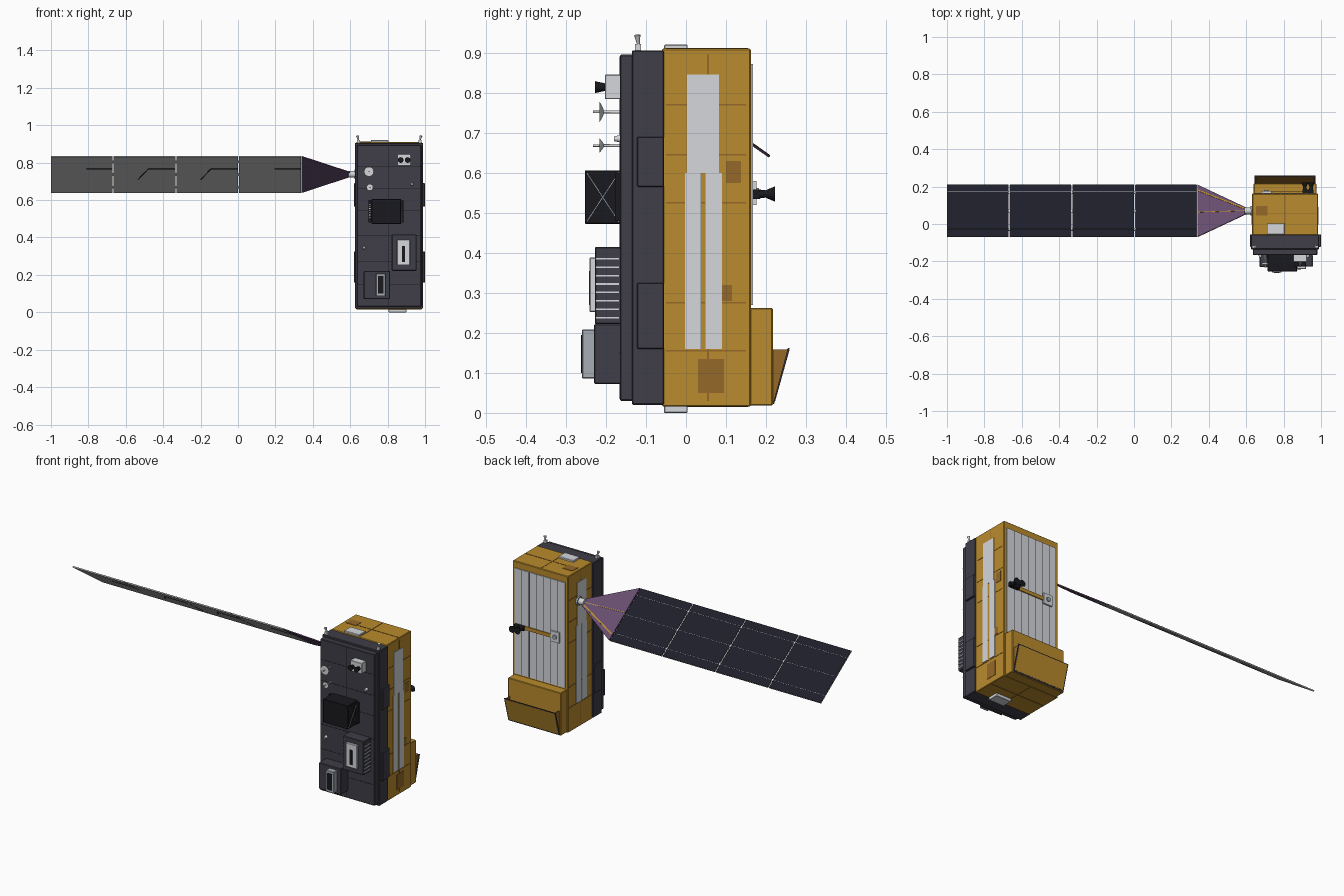
import bpy, bmesh, math
from mathutils import Matrix, Vector

if "Cube" in bpy.data.objects:
    bpy.data.objects.remove(bpy.data.objects["Cube"], do_unlink=True)


def material(name, r, g, b):
    m = bpy.data.materials.new(name)
    m.use_nodes = True
    m.diffuse_color = (r, g, b, 1)
    m.node_tree.nodes["Principled BSDF"].inputs["Base Color"].default_value = (r, g, b, 1)
    return m


GOLD = material("gold foil", .49, .258, .026)
BROWN = material("dark gold", .3, .14, .022)
CHAR = material("charcoal", .05, .048, .064)
BLACK = material("black", .01, .01, .013)
LIGHT = material("light grey", .66, .68, .71)
RAD = material("hood grey", .38, .42, .46)
NAVY = material("cell navy", .013, .013, .024)
PURPLE = material("purple film", .135, .075, .16)
BACK = material("panel back grey", .55, .56, .56)


def finish(name, bm, mat, matrix=None, smooth=False):
    bmesh.ops.recalc_face_normals(bm, faces=bm.faces)
    mesh = bpy.data.meshes.new(name)
    bm.to_mesh(mesh)
    bm.free()
    mesh.materials.append(mat)
    ob = bpy.data.objects.new(name, mesh)
    bpy.context.collection.objects.link(ob)
    if matrix:
        ob.matrix_world = matrix
    if smooth:
        bpy.ops.object.select_all(action='DESELECT')
        ob.select_set(True)
        bpy.context.view_layer.objects.active = ob
        bpy.ops.object.shade_smooth_by_angle(angle=math.radians(40))
    return ob


def boxes(name, mat, spans, matrix=None, bevel=0):
    """One object from (x0, x1, y0, y1, z0, z1) spans."""
    bm = bmesh.new()
    for x0, x1, y0, y1, z0, z1 in spans:
        m = Matrix.Translation(((x0 + x1) / 2, (y0 + y1) / 2, (z0 + z1) / 2))
        bmesh.ops.create_cube(bm, size=1, matrix=m @ Matrix.Diagonal((x1 - x0, y1 - y0, z1 - z0, 1)))
    ob = finish(name, bm, mat, matrix)
    if bevel:
        b = ob.modifiers.new("bevel", 'BEVEL')
        b.width, b.segments = bevel, 1


def cone(name, mat, a, b, r1, r2, sides=24):
    """Round part running from point a to point b."""
    a, b = Vector(a), Vector(b)
    turn = (b - a).to_track_quat('Z', 'Y').to_matrix().to_4x4()
    bm = bmesh.new()
    bmesh.ops.create_cone(bm, cap_ends=True, segments=sides, radius1=r1, radius2=r2,
                          depth=(b - a).length, matrix=Matrix.Translation((a + b) / 2) @ turn)
    finish(name, bm, mat, smooth=True)


def prism(name, mat, outline, axis, lo, hi, matrix=None):
    """Outline of 2D points extruded along axis 0 (x) or 2 (z)."""
    bm = bmesh.new()
    put = (lambda p, h: (h, *p)) if axis == 0 else (lambda p, h: (*p, h))
    face = bm.faces.new([bm.verts.new(put(p, lo)) for p in outline])
    out = bmesh.ops.extrude_face_region(bm, geom=[face])
    shift = Vector(put((0, 0), hi - lo))
    for v in out["geom"]:
        if isinstance(v, bmesh.types.BMVert):
            v.co += shift
    finish(name, bm, mat, matrix)


def strip(name, mat, path, width, z0, z1, matrix):
    """Flat stripe along 2D segments."""
    for p, q in zip(path, path[1:]):
        p, q = Vector(p), Vector(q)
        n = Vector((p.y - q.y, q.x - p.x)).normalized() * width / 2
        prism(name, mat, [p + n, q + n, q - n, p - n], 2, z0, z1, matrix)


# Main body
boxes("foil_body", GOLD, [(.632, .983, -.06, .162, .016, .91)], bevel=.003)
boxes("payload_module", CHAR, [(.626, .989, -.135, -.055, .02, .906)], bevel=.003)
boxes("front_deck", CHAR, [(.635, .98, -.165, -.13, .03, .895)], bevel=.003)

# Foil seams, side radiators and pads on both sides
ROWS = (.155, .275, .525, .645, .77)
for side, x in (("left", .983), ("right", .632)):
    def plate(y0, y1, z0, z1, t=.002):
        return (x - t, x + t, y0, y1, z0, z1)
    boxes(side + "_foil_seams", BROWN, [plate(-.05, .15, z - .002, z + .002, .0015) for z in ROWS]
          + [plate(.053, .057, .03, .895, .0015)])
    boxes(side + "_side_radiator", LIGHT, [plate(.003, .083, .6, .845, .003),
          plate(-.003, .035, .16, .6, .003), plate(.05, .09, .16, .6, .003)])
    boxes(side + "_radiator_edge_lines", RAD, [plate(.035, .038, .16, .6), plate(.047, .05, .16, .6)])
    edge = (.985, 1.0) if side == "left" else (.62, .63)
    boxes(side + "_equipment_pads", CHAR, [(*edge, -.122, -.055, z0, z1)
          for z0, z1 in ((.16, .325), (.565, .69))], bevel=.002)
boxes("left_foil_patches", BROWN, [(.981, .985, .03, .095, .05, .135),
      (.981, .985, .1, .138, .575, .63), (.981, .985, .09, .115, .28, .32)])

# Top and bottom foil seams and vent plates
for z in (.91, .016):
    boxes("end_foil_seams", BROWN, [(.64, .975, .053, .057, z - .0015, z + .0015),
          (.805, .809, -.05, .155, z - .0015, z + .0015)])
boxes("top_foil_patch", BROWN, [(.652, .715, .045, .095, .908, .912)])
boxes("top_plate", LIGHT, [(.71, .805, -.055, .004, .905, .92)], bevel=.002)
boxes("bottom_plate", LIGHT, [(.805, .9, -.055, .004, 0, .025)], bevel=.002)

# Corner antennas on top
for x, lean in ((.645, -.006), (.972, .006)):
    boxes("antenna_foot", LIGHT, [(x - .008, x + .008, -.127, -.112, .9, .922)])
    cone("corner_antenna", LIGHT, (x, -.118, .918), (x + lean, -.122, .944), .003, .008, 12)

# Back radiator with narrow gaps between panels
boxes("back_radiator", LIGHT, [(.648, .967, .155, .167, .27, .872)])
boxes("back_radiator_gaps", CHAR, [(x - .0015, x + .0015, .16, .168, .272, .87)
      for x in [.648 + i * .0456 for i in range(1, 7)]])

# Lower back housing with an open flared cover
boxes("back_housing", GOLD, [(.64, .975, .15, .217, .018, .262)], bevel=.003)
for x in (.65, .961):
    prism("cover_cheek", BROWN, [(.213, .022), (.218, .022), (.255, .159), (.213, .159)], 0, x, x + .004)
prism("cover_lining", BROWN, [(.216, .024), (.217, .024), (.2545, .161), (.2535, .161)], 0, .654, .961)
prism("cover_rim", CHAR, [(.217, .022), (.22, .022), (.259, .162), (.2545, .162)], 0, .645, .97)
prism("cover_face", GOLD, [(.2195, .028), (.2225, .028), (.2586, .157), (.2556, .157)], 0, .651, .964)

# Thruster arm on the back
boxes("thruster_arm", GOLD, [(.71, .94, .164, .173, .538, .558)])
boxes("thruster_arm_mount", LIGHT, [(.68, .735, .164, .176, .52, .58)])
cone("thruster_mount_button", RAD, (.707, .17, .55), (.707, .183, .55), .012, .012)
boxes("thruster_valve", BLACK, [(.9, .96, .164, .185, .535, .558)])
for x in (.913, .947):
    cone("thruster_throat", BLACK, (x, .175, .547), (x, .2, .547), .012, .009)
    cone("thruster_nozzle", BLACK, (x, .196, .547), (x, .222, .547), .008, .019)

# Front deck seams
boxes("front_deck_seams", BLACK, [(.804, .806, -.166, -.16, .035, .89)]
      + [(.637, .978, -.166, -.16, z - .001, z + .001) for z in (.15, .27, .41, .545, .66, .78)])

# Star tracker
boxes("star_tracker", LIGHT, [(.852, .924, -.203, -.16, .784, .845)], bevel=.002)
for x in (.87, .907):
    cone("tracker_baffle", BLACK, (x, -.2, .814), (x, -.228, .814), .009, .015)

# Dish antennas and small sensors
for x, z, r in ((.7, .752, .026), (.705, .668, .018)):
    cone("dish_stem", LIGHT, (x, -.16, z), (x, -.232, z), .004, .003, 12)
    cone("dish", LIGHT, (x, -.206, z), (x, -.216, z), r * .3, r)
for x, z in ((.93, .685), (.675, .345)):
    cone("small_sensor", LIGHT, (x, -.16, z), (x, -.18, z), .01, .006, 12)

# Black instrument with braced sides and a perforated base
boxes("black_instrument", BLACK, [(.715, .872, -.253, -.16, .472, .606)], bevel=.002)
boxes("instrument_base", BLACK, [(.698, .885, -.178, -.16, .48, .6)])
boxes("base_perforations", LIGHT, [(x - .0015, x + .0015, -.179, -.177, z - .0015, z + .0015)
      for x in (.703, .71) for z in [.505 + i * .01 for i in range(8)]])
for x in (.714, .873):
    for z0, z1 in ((.478, .6), (.6, .478)):
        p, q = Vector((-.248, z0)), Vector((-.168, z1))
        n = Vector((0, .0014))
        prism("instrument_brace", RAD, [p + n, q + n, q - n, p - n], 0, x - .001, x + .001)

# Finned instrument
boxes("finned_instrument", CHAR, [(.822, .955, -.228, -.16, .222, .415)], bevel=.003)
boxes("cooling_fins", LIGHT, [(.82, .958, -.226, -.168, z - .002, z + .002)
      for z in [.238 + i * .021 for i in range(8)]])
boxes("finned_instrument_face", LIGHT, [(.85, .919, -.241, -.22, .252, .388)], bevel=.002)
boxes("finned_instrument_slot", BLACK, [(.876, .892, -.243, -.235, .27, .355)])

# Lower instrument
boxes("lower_instrument", CHAR, [(.672, .812, -.23, -.16, .072, .222)], bevel=.003)
boxes("lower_instrument_hood", RAD, [(.738, .788, -.26, -.22, .086, .208)], bevel=.002)
boxes("lower_instrument_aperture", BLACK, [(.748, .778, -.262, -.25, .1, .195)])

# Solar wing in its own tilted frame
HALF = .169
WING = Matrix.Translation((0, .07, .737)) @ Matrix.Rotation(-math.atan2(.195, .28), 4, 'X')
panels = [(-1 + i * .3355, -1 + i * .3355 + .3295) for i in range(4)]
boxes("wing_panels", BACK, [(a, b, -HALF, HALF, -.003, .002) for a, b in panels], WING)
boxes("wing_cells", NAVY, [(a + .001, b - .001, -HALF + .001, HALF - .001, .001, .004) for a, b in panels], WING)
boxes("wing_cell_lines", RAD, [(a + .003, b - .003, y - .0006, y + .0006, .003, .0045)
      for a, b in panels for y in (-.122, 0, .122)], WING)
boxes("wing_hinges", LIGHT, [(b - .003, b + .009, y - .008, y + .008, -.003, .003)
      for a, b in panels[:3] for y in (-.12, 0, .12)], WING)
for a, b in panels:
    if b < .2 and a > -.9:
        strip("wing_cable", BLACK, [(b - .2, .045), (b - .145, -.056), (b, -.056)], .005, -.0045, -.002, WING)
    else:
        strip("wing_cable", BLACK, [(b - .14, -.056), (b, -.056)], .005, -.0045, -.002, WING)

# Yoke and hub
prism("yoke", PURPLE, [(.34, -HALF), (.6, -.02), (.6, .02), (.34, HALF)], 2, -.003, .003, WING)
strip("yoke_stripe", GOLD, [(.342, .132), (.595, .012)], .008, .002, .0045, WING)
strip("yoke_stripe", GOLD, [(.342, -.01), (.595, 0)], .004, .002, .004, WING)
cone("wing_hub", LIGHT, (.59, .07, .738), (.636, .07, .738), .018, .018)
cone("wing_hub_flange", RAD, (.622, .07, .738), (.636, .07, .738), .025, .025)
